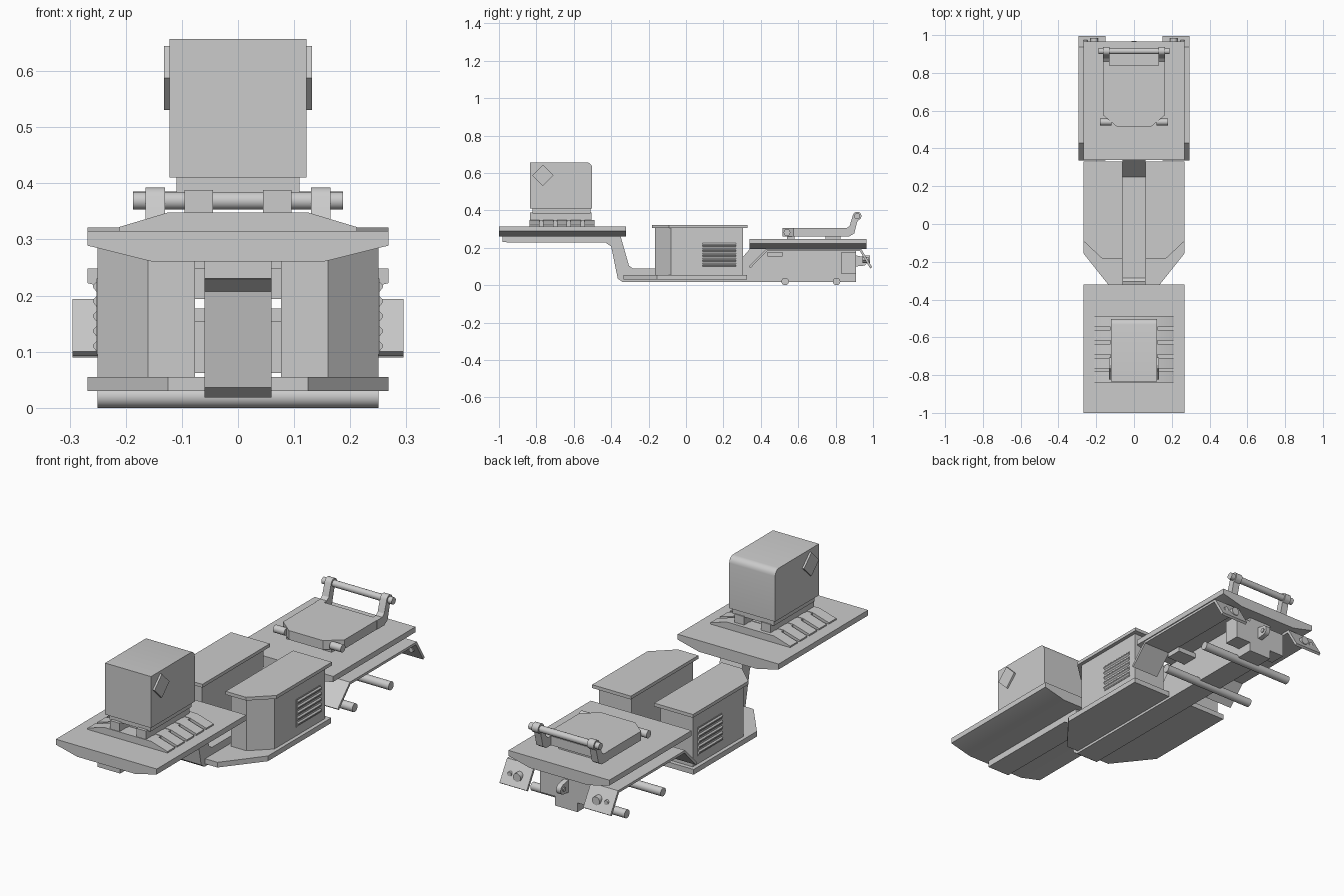
import bpy, bmesh, math
from mathutils import Vector

old = bpy.data.objects.get("Cube")
if old:
    bpy.data.objects.remove(old, do_unlink=True)

grey = bpy.data.materials.new("light_grey")
grey.use_nodes = True
colour = (0.6, 0.6, 0.6, 1)
grey.diffuse_color = colour
grey.node_tree.nodes["Principled BSDF"].inputs["Base Color"].default_value = colour

PLACE = {
    "x": lambda u, v, w: Vector((w, u, v)),
    "y": lambda u, v, w: Vector((u, w, v)),
    "z": lambda u, v, w: Vector((u, v, w)),
}


def prism(name, pts, axis, a, b, mirror=False):
    """Extrude a 2D outline along an axis from a to b."""
    bm = bmesh.new()
    low = [bm.verts.new(PLACE[axis](u, v, a)) for u, v in pts]
    high = [bm.verts.new(PLACE[axis](u, v, b)) for u, v in pts]
    bm.faces.new(low)
    bm.faces.new(high[::-1])
    n = len(pts)
    for i in range(n):
        j = (i + 1) % n
        bm.faces.new((low[i], high[i], high[j], low[j]))
    bmesh.ops.recalc_face_normals(bm, faces=bm.faces)
    mesh = bpy.data.meshes.new(name)
    bm.to_mesh(mesh)
    bm.free()
    mesh.materials.append(grey)
    ob = bpy.data.objects.new(name, mesh)
    bpy.context.collection.objects.link(ob)
    if mirror:
        ob.modifiers.new("mirror", "MIRROR")
    bpy.ops.object.select_all(action="DESELECT")
    ob.select_set(True)
    bpy.context.view_layer.objects.active = ob
    bpy.ops.object.shade_smooth_by_angle(angle=math.radians(30))
    return ob


def rect(u0, u1, v0, v1):
    return [(u0, v0), (u1, v0), (u1, v1), (u0, v1)]


def box(name, x0, x1, y0, y1, z0, z1, mirror=False):
    return prism(name, rect(x0, x1, y0, y1), "z", z0, z1, mirror)


def arc(u, v, r, start=0, end=360, steps=20):
    angles = [math.radians(start + (end - start) * i / steps) for i in range(steps + 1)]
    if end - start == 360:
        angles.pop()
    return [(u + r * math.cos(t), v + r * math.sin(t)) for t in angles]


def symmetric(half):
    """Complete a right-hand outline with its reflection."""
    return half + [(-u, v) for u, v in reversed(half)]


# Central spine: hanging front arm, low middle and rear rise
spine = [(-0.98, 0.262), (-0.98, 0.23), (-0.43, 0.228), (-0.40, 0.207),
         (-0.365, 0.036), (-0.34, 0.018), (0.91, 0.018), (0.91, 0.198),
         (0.345, 0.198), (0.25, 0.09), (-0.285, 0.09), (-0.305, 0.105), (-0.35, 0.262)]
prism("spine", spine, "x", -0.06, 0.06)

# Front and rear decks with undercut sides
for name, top, y0, y1 in (("front_deck", 0.315, -1, -0.32), ("rear_deck", 0.248, 0.34, 0.965)):
    half = [(0.155, top - 0.054), (0.268, top - 0.026), (0.268, top)]
    prism(name, symmetric(half), "y", y0, y1)

# Middle floor
floor = [(0.125, -0.335), (0.268, -0.155), (0.268, 0.325)]
prism("middle_floor", symmetric(floor), "z", 0.03, 0.055)

# Side cabinets and their overhanging lids
body = [(0.077, -0.165), (0.16, -0.165), (0.25, -0.08), (0.25, 0.305), (0.077, 0.305)]
lid = [(0.062, -0.182), (0.17, -0.182), (0.268, -0.09), (0.268, 0.33), (0.062, 0.33)]
prism("cabinet_body", body, "z", 0.05, 0.308, True)
prism("cabinet_lid", lid, "z", 0.305, 0.321, True)

# Louvre panel on each cabinet
box("louvre_panel", 0.249, 0.252, 0.085, 0.27, 0.095, 0.23, True)
for i in range(5):
    z = 0.098 + i * 0.0265
    slat = [(0.25, z), (0.258, z + 0.01), (0.258, z + 0.015), (0.25, z + 0.023)]
    prism("louvre_slat", slat, "y", 0.088, 0.267, True)

# Ribbed mount and rails on the front deck
for i in range(5):
    y = -0.838 + i * 0.0735
    rib = [(0.212, 0.314), (0.212, 0.322), (0.125, 0.348)]
    prism("mount_rib", symmetric(rib), "y", y, y + 0.056)
box("mount_core", -0.125, 0.125, -0.835, -0.49, 0.314, 0.346)
box("mount_rail", 0.045, 0.095, -0.835, -0.505, 0.346, 0.388, True)

# Equipment box with a rounded rear top edge and diamond plates
box("box_neck", -0.11, 0.11, -0.82, -0.51, 0.384, 0.412)
case = [(-0.835, 0.41), (-0.502, 0.41)] + arc(-0.532, 0.627, 0.03, 0, 90, 4) + [(-0.835, 0.657)]
prism("equipment_box", case, "x", -0.122, 0.122)
prism("diamond_plate", arc(-0.765, 0.588, 0.057, 0, 360, 4), "x", 0.122, 0.1315, True)

# Coupling plate on the rear deck, with pivot and side pins
plate = [(0.09, 0.515), (0.163, 0.575), (0.163, 0.85), (0.13, 0.85), (0.13, 0.84)]
prism("coupling_plate", symmetric(plate), "z", 0.262, 0.306)
box("plate_pivot", -0.1, 0.1, 0.745, 0.825, 0.245, 0.264)
prism("plate_pin", arc(0.54, 0.282, 0.018), "x", 0.12, 0.18, True)
box("plate_pin_block", 0.06, 0.12, 0.54, 0.58, 0.246, 0.264, True)

# Raised rear handle
arm = ([(0.82, 0.262), (0.875, 0.262), (0.9, 0.278), (0.917, 0.345)]
       + arc(0.915, 0.37, 0.023, -50, 165, 10) + [(0.875, 0.318), (0.86, 0.306), (0.82, 0.306)])
prism("handle_arm", arm, "x", 0.13, 0.165, True)
prism("handle_bar", arc(0.915, 0.369, 0.016), "x", -0.187, 0.187)

# Folded fenders beside the rear deck
fender = [(0.345, 0.092), (0.432, 0.182), (0.93, 0.182), (0.985, 0.09),
          (0.995, 0.097), (0.937, 0.194), (0.428, 0.194), (0.335, 0.1)]
prism("fender", fender, "x", 0.15, 0.295, True)
box("fender_bracket", 0.06, 0.16, 0.435, 0.515, 0.153, 0.177, True)

# Rear lamps
for name, x, r, y in (("large_lamp", 0.21, 0.02, 0.985), ("small_lamp", 0.257, 0.011, 0.975)):
    prism(name, arc(x, 0.14, r), "y", 0.945, y, True)

# Rear boxes and towing lug
box("rear_box", 0.06, 0.14, 0.83, 0.91, 0.062, 0.175, True)
lug = [(0.905, 0.1)] + arc(0.945, 0.128, 0.024, -75, 75, 8) + [(0.905, 0.16)]
prism("towing_lug", lug, "x", -0.012, 0.012)
prism("lug_pin", arc(0.945, 0.128, 0.01), "x", -0.017, 0.017)

# Axles
for y in (0.53, 0.805):
    prism("axle", arc(y, 0.02, 0.02), "x", -0.25, 0.25)
